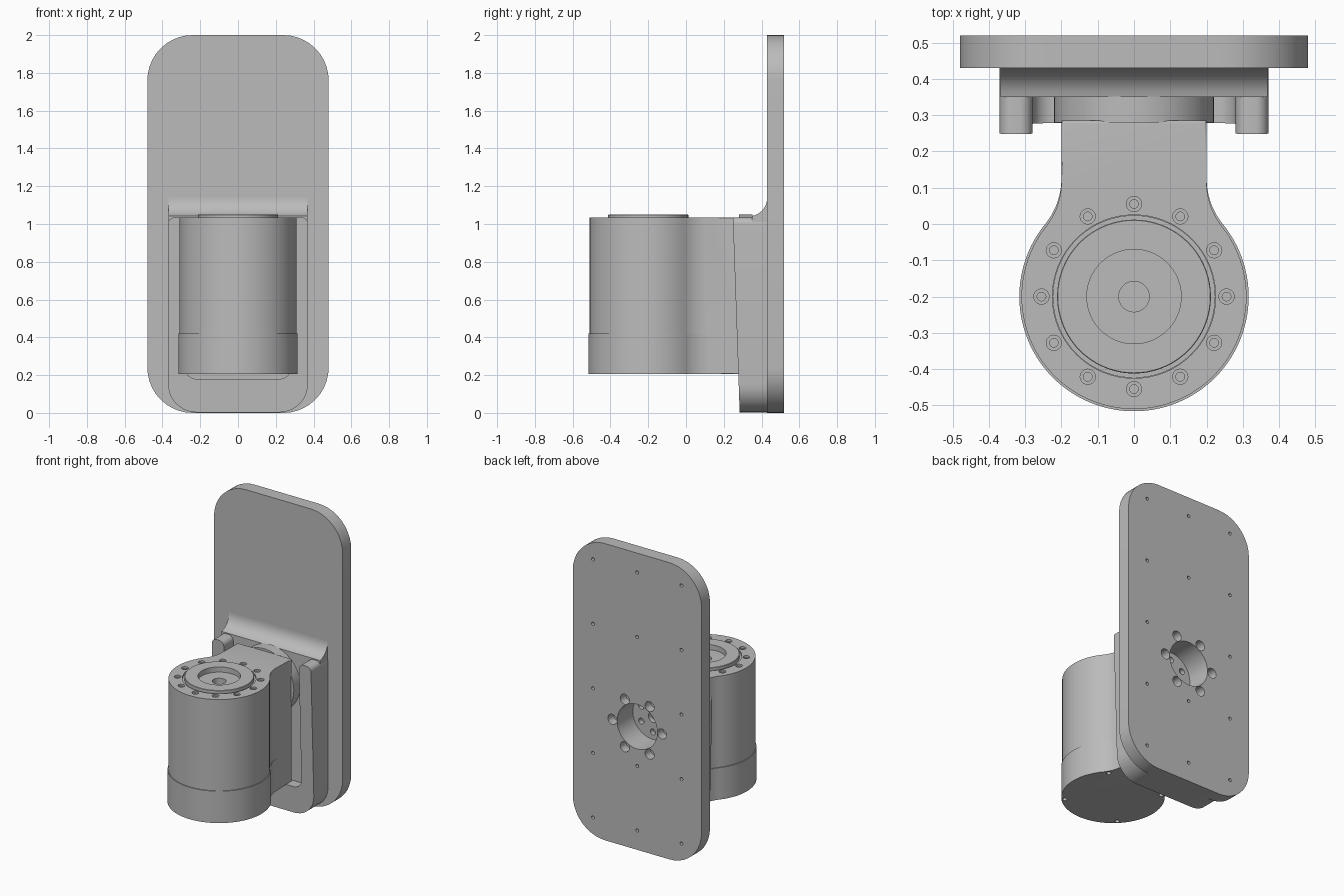
import bpy, bmesh
from math import sin, cos, pi, sqrt, atan2
from mathutils import Vector

if "Cube" in bpy.data.objects:
    bpy.data.objects.remove(bpy.data.objects["Cube"])

GREY = (0.5, 0.5, 0.5, 1)
metal = bpy.data.materials.new("plain grey")
metal.use_nodes = True
metal.diffuse_color = GREY
metal.node_tree.nodes["Principled BSDF"].inputs["Base Color"].default_value = GREY

MOTOR_Y, FLANGE_Z = -0.2, 0.83
BODY_TOP = 1.035


def finish(name, bm):
    bmesh.ops.recalc_face_normals(bm, faces=bm.faces)
    mesh = bpy.data.meshes.new(name)
    bm.to_mesh(mesh)
    bm.free()
    mesh.materials.append(metal)
    ob = bpy.data.objects.new(name, mesh)
    bpy.context.collection.objects.link(ob)
    return ob


def add_prism(bm, pts, axis, lo, hi):
    """Extrude a closed outline along an axis; return the two end loops."""
    place = {"x": lambda a, b, h: (h, a, b), "y": lambda a, b, h: (a, h, b),
             "z": lambda a, b, h: (a, b, h)}[axis]
    ends = [[bm.verts.new(place(a, b, h)) for a, b in pts] for h in (lo, hi)]
    for loop in ends:
        bm.faces.new(loop)
    n = len(pts)
    for i in range(n):
        j = (i + 1) % n
        bm.faces.new((ends[0][i], ends[0][j], ends[1][j], ends[1][i]))
    return ends


def prism(name, pts, axis, lo, hi, bevel=0, end=0):
    bm = bmesh.new()
    loop = set(add_prism(bm, pts, axis, lo, hi)[end])
    if bevel:
        rim = [e for e in bm.edges if set(e.verts) <= loop]
        bmesh.ops.bevel(bm, geom=rim, offset=bevel, segments=5, profile=0.5, affect="EDGES")
    return finish(name, bm)


def circle(cx, cy, r, n=32):
    return [(cx + r * cos(2 * pi * i / n), cy + r * sin(2 * pi * i / n)) for i in range(n)]


def rounded(corners, n=10):
    """Round the right-angled corners (a, b, radius) of an outline."""
    out = []
    for i, (a, b, r) in enumerate(corners):
        p = Vector((a, b))
        if r == 0:
            out.append((a, b))
            continue
        d1 = (Vector(corners[i - 1][:2]) - p).normalized()
        d2 = (Vector(corners[(i + 1) % len(corners)][:2]) - p).normalized()
        c = p + r * (d1 + d2)
        for k in range(n + 1):
            t = pi / 2 * k / n
            out.append(tuple(c - r * (d2 * cos(t) + d1 * sin(t))))
    return out


def cut(ob, circles, axis, lo, hi):
    """Subtract a set of round holes (a, b, radius)."""
    bm = bmesh.new()
    for c in circles:
        add_prism(bm, circle(*c, n=64 if c[2] > 0.1 else 20), axis, lo, hi)
    cutter = finish("hole_cutter", bm)
    mod = ob.modifiers.new("holes", "BOOLEAN")
    mod.operation, mod.solver, mod.object = "DIFFERENCE", "EXACT", cutter
    bpy.context.view_layer.update()
    new = bpy.data.meshes.new_from_object(ob.evaluated_get(bpy.context.evaluated_depsgraph_get()))
    ob.modifiers.clear()
    ob.data = new
    bpy.data.objects.remove(cutter)


def ring(cx, cy, radius, count, r, start=0.0):
    return [(cx + radius * cos(start + 2 * pi * i / count),
             cy + radius * sin(start + 2 * pi * i / count), r) for i in range(count)]


def lathe(name, profile, steps=72):
    """Spin a (radius, z) profile around the motor axis."""
    bm = bmesh.new()
    vs = [bm.verts.new((r, MOTOR_Y, z)) for r, z in profile]
    es = [bm.edges.new(p) for p in zip(vs, vs[1:])]
    bmesh.ops.spin(bm, geom=vs + es, cent=(0, MOTOR_Y, 0), axis=(0, 0, 1),
                   angle=2 * pi, steps=steps, use_duplicate=False)
    bmesh.ops.remove_doubles(bm, verts=bm.verts, dist=1e-5)
    return finish(name, bm)


def motor_outline(r, neck=0.2, fillet=0.2, back=0.285):
    """Round drum that flows through concave fillets into a straight neck."""
    rise = sqrt((r + fillet) ** 2 - (neck + fillet) ** 2)
    a0 = atan2(rise, neck + fillet)
    half = [(neck, back)]
    for k in range(13):
        t = pi + a0 * k / 12
        half.append((neck + fillet + fillet * cos(t), MOTOR_Y + rise + fillet * sin(t)))
    for k in range(1, 41):
        t = a0 - (a0 + pi / 2) * k / 40
        half.append((r * cos(t), MOTOR_Y + r * sin(t)))
    return half + [(-x, y) for x, y in half[-2::-1]]


# Back plate with screw holes
plate = prism("back_plate", rounded([(-.48, 0, .24), (.48, 0, .24), (.48, 2, .24), (-.48, 2, .24)]),
              "y", 0.43, 0.52, 0.028)
screws = [(x, 0.13 + 0.435 * k, 0.011) for x in (-.33, 0, .33) for k in range(5) if x or k != 2]

# Recess floor, blending up into the plate
cove = [(0.33 + 0.1 * sin(t), 1.14 - 0.1 * cos(t)) for t in [0.2 + (pi / 2 - 0.2) * k / 10 for k in range(11)]]
floor = prism("recess_floor", [(.46, .15), (.35, .15)] + cove + [(.46, 1.14)], "x", -.368, .368)

# Central passage and mounting bolts through plate and floor
bolts = ring(0, FLANGE_Z, 0.185, 6, 0.034)
cut(plate, [(0, FLANGE_Z, 0.15)] + screws, "y", 0.49, 0.6)
cut(plate, [(0, FLANGE_Z, 0.15)], "y", 0.3, 0.6)
cut(plate, bolts, "y", 0.46, 0.6)
cut(plate, [(x, z, 0.018) for x, z, r in bolts], "y", 0.44, 0.6)
cut(floor, [(0, FLANGE_Z, 0.15)] + bolts, "y", 0.3, 0.6)

# U-shaped surround with leaning front
T = BODY_TOP
surround = prism("surround", rounded([
    (-.37, .003, .15), (.37, .003, .15), (.37, T, .035), (.28, T, .035),
    (.28, .18, .06), (-.28, .18, .06), (-.28, T, .035), (-.37, T, .035)]),
    "y", 0.248, 0.45, 0.025)
for v in surround.data.vertices:
    if v.co.y < 0.4:
        v.co.y += 0.035 * (T - v.co.z)

# Pivot flange between neck and recess floor
flange = prism("pivot_flange", circle(0, FLANGE_Z, 0.22, 72), "y", 0.28, 0.352, 0.005)
cut(flange, ring(0, FLANGE_Z, 0.1, 6, 0.02, pi / 6) + [(0, FLANGE_Z, 0.035)], "y", 0.32, 0.4)

# Motor housing with bolt circle
housing = prism("motor_housing", motor_outline(0.31), "z", 0.42, BODY_TOP, 0.008, 1)
cut(housing, [(0, MOTOR_Y, 0.225)], "z", 0.94, 1.2)
bolt_circle = ring(0, MOTOR_Y, 0.255, 12, 0.021)
cut(housing, bolt_circle, "z", BODY_TOP - 0.012, 1.2)
cut(housing, [(x, y, 0.012) for x, y, r in bolt_circle], "z", BODY_TOP - 0.04, 1.2)

# Output disc with stepped centre
lathe("output_disc", [(0, .945), (.224, .945), (.224, 1.025), (.212, 1.025), (.212, 1.048), (.21, 1.05),
                      (.13, 1.05), (.13, 1.015), (.042, 1.015), (.042, .97), (0, .97)])

# Lower motor cap with notches in its rim
cap = prism("motor_cap", motor_outline(0.316), "z", 0.205, 0.42, 0.006, 0)
cut(cap, ring(0, MOTOR_Y, 0.295, 4, 0.014, pi / 4), "z", 0.1, 0.225)

# Smooth curved surfaces, keep edges crisp
bpy.ops.object.select_all(action="DESELECT")
for ob in bpy.context.scene.objects:
    if ob.type == "MESH" and ob.data.materials and ob.data.materials[0] == metal:
        ob.select_set(True)
        bpy.context.view_layer.objects.active = ob
bpy.ops.object.shade_smooth_by_angle(angle=pi / 6)
